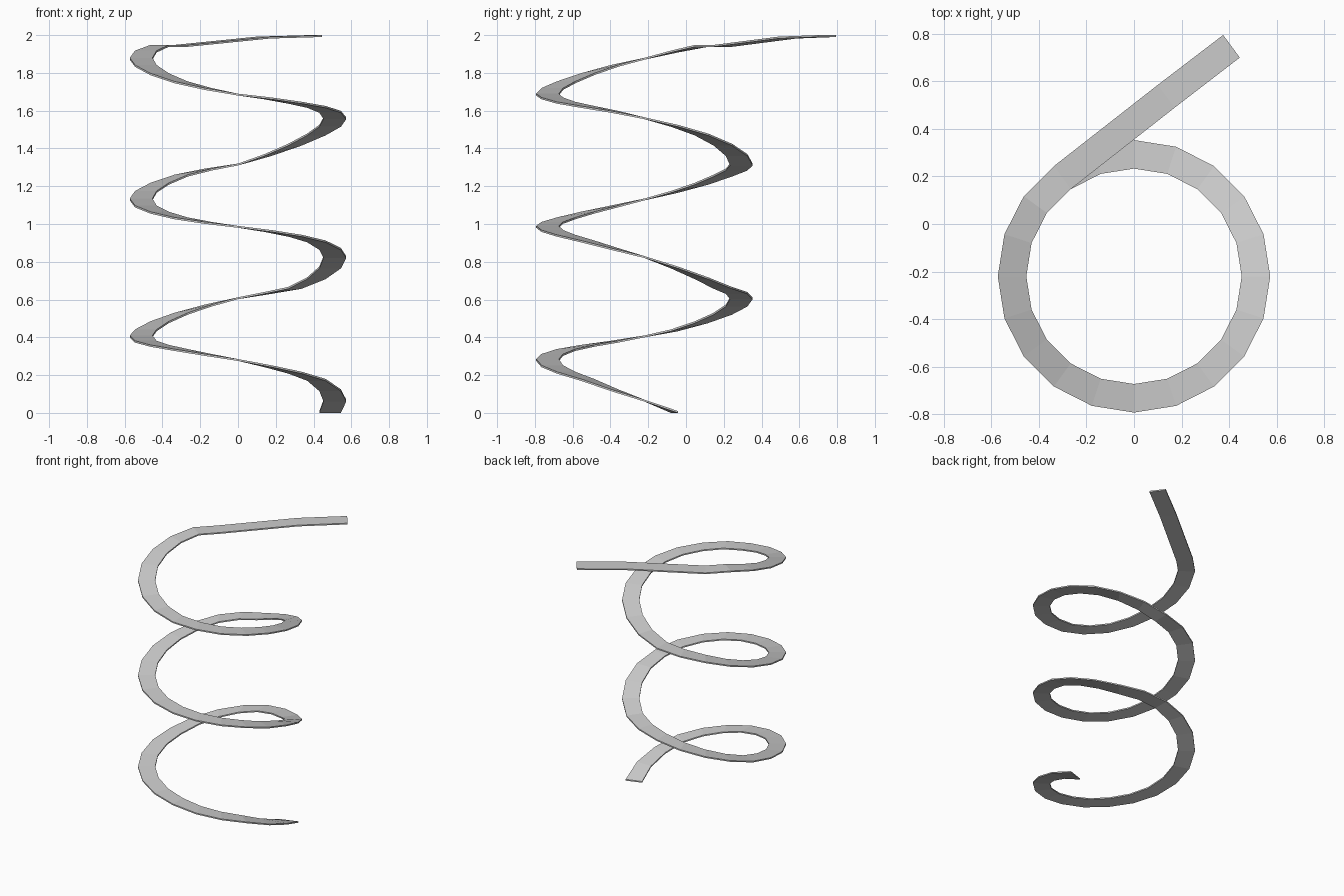
import bpy, bmesh
from math import sin, cos, radians

THICK = 0.01
CENTRE_Y = -0.22
R_OUT, R_IN = 0.573, 0.453

# Mid-height of the ribbon at each 18 degree step, winding clockwise upwards
heights = [
    0.005, 0.065, 0.12, 0.175, 0.213, 0.247, 0.28, 0.307, 0.333, 0.355,
    0.377, 0.405, 0.437, 0.48, 0.525, 0.568, 0.607, 0.635, 0.662, 0.713,
    0.77, 0.825, 0.868, 0.908, 0.938, 0.963, 0.985, 1.006, 1.03, 1.06,
    1.093, 1.13, 1.17, 1.213, 1.256, 1.288, 1.315, 1.365, 1.42, 1.474,
    1.52, 1.56, 1.594, 1.62, 1.642, 1.665, 1.685, 1.715, 1.75, 1.793,
    1.837, 1.875, 1.913, 1.943, 1.943]

# Coil: (outer xy, inner xy, z) stations
stations = []
for i, z in enumerate(heights):
    a = radians(18 - 18 * i)
    stations.append(((R_OUT * cos(a), CENTRE_Y + R_OUT * sin(a)),
                     (R_IN * cos(a), CENTRE_Y + R_IN * sin(a)), z))

# Straight tail leaving the top of the coil
stations += [((0.10, 0.585), (0.172, 0.49), 1.987),
             ((0.375, 0.795), (0.445, 0.70), 1.995)]

# Sweep a thin rectangular section through the stations
bm = bmesh.new()
h = THICK / 2
rings = []
for (ox, oy), (ix, iy), z in stations:
    rings.append([bm.verts.new(c) for c in (
        (ox, oy, z + h), (ix, iy, z + h), (ix, iy, z - h), (ox, oy, z - h))])
for r, s in zip(rings, rings[1:]):
    for k in range(4):
        n = (k + 1) % 4
        bm.faces.new((r[k], r[n], s[n], s[k]))
bm.faces.new(rings[0])
bm.faces.new(rings[-1][::-1])
bmesh.ops.recalc_face_normals(bm, faces=bm.faces)

mesh = bpy.data.meshes.new("spiral_ribbon")
bm.to_mesh(mesh)
bm.free()
bpy.context.collection.objects.link(bpy.data.objects.new("spiral_ribbon", mesh))
